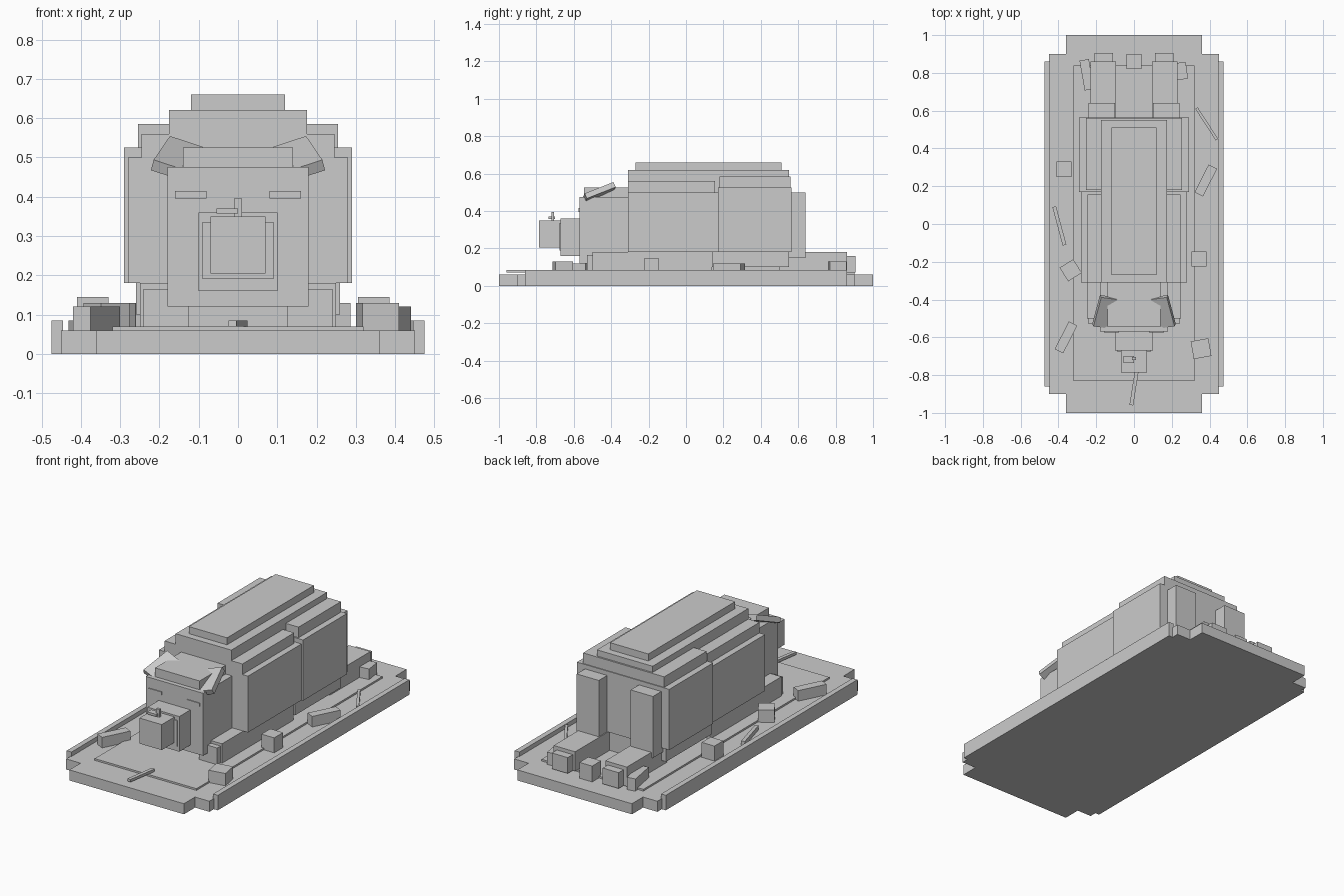
import bpy
import bmesh
from math import radians
from mathutils import Matrix, Vector, Euler

default_cube = bpy.data.objects.get("Cube")
if default_cube:
    bpy.data.objects.remove(default_cube, do_unlink=True)

# One plain grey for the whole model
grey = bpy.data.materials.new("plain_grey")
grey.use_nodes = True
colour = (.6, .6, .6, 1)
grey.diffuse_color = colour
grey.node_tree.nodes["Principled BSDF"].inputs["Base Color"].default_value = colour


def block(name, centre, size, tilt=(0, 0, 0)):
    """Add a flat-faced box, tilted by angles in degrees."""
    mesh = bpy.data.meshes.new(name)
    bm = bmesh.new()
    rotation = Euler([radians(angle) for angle in tilt])
    matrix = Matrix.LocRotScale(Vector(centre), rotation, Vector(size))
    bmesh.ops.create_cube(bm, size=1, matrix=matrix)
    bm.to_mesh(mesh)
    bm.free()
    mesh.materials.append(grey)
    part = bpy.data.objects.new(name, mesh)
    bpy.context.collection.objects.link(part)
    return part


def span(name, x_range, y_range, z_range):
    """Add a box that fills the given ranges."""
    ranges = (x_range, y_range, z_range)
    centre = [(low + high) / 2 for low, high in ranges]
    size = [high - low for low, high in ranges]
    return block(name, centre, size)


def middle(name, half_width, y_range, z_range):
    """Add a box centred across the model."""
    return span(name, (-half_width, half_width), y_range, z_range)


def pair(name, x_range, y_range, z_range):
    """Add a left box and its mirrored right partner."""
    inner, outer = x_range
    span("left_" + name, (inner, outer), y_range, z_range)
    span("right_" + name, (-outer, -inner), y_range, z_range)


# Ground slab with side rails and a thin mat
middle("ground_long_slab", .36, (-1, 1), (0, .06))
middle("ground_wide_slab", .45, (-.9, .9), (0, .06))
middle("ground_mat", .32, (-.83, .84), (.06, .07))
pair("ground_rail", (.445, .475), (-.86, .86), (0, .085))

# Resting body, stepped up towards the back ridge
middle("belly", .2, (-.3, .55), (.07, .2))
middle("chest", .28, (-.31, .17), (.18, .5))
middle("hips", .29, (.17, .565), (.18, .525))
middle("shoulder_step", .245, (-.31, .155), (.5, .56))
middle("hip_step", .255, (.18, .56), (.525, .585))
middle("upper_back", .175, (-.31, .55), (.5, .62))
middle("back_ridge", .12, (-.27, .51), (.62, .66))

# Folded legs and paws
pair("foreleg", (.125, .25), (-.5, .14), (.07, .18))
pair("front_paw", (.125, .24), (-.53, -.5), (.07, .165))
pair("thigh", (.1, .26), (.14, .55), (.1, .18))
pair("hind_leg", (.1, .24), (.55, .64), (.15, .5))
pair("hind_foot", (.095, .23), (.5, .86), (.07, .18))
pair("hind_paw", (.11, .21), (.86, .905), (.07, .16))

# Head, muzzle and face details
middle("head", .18, (-.57, -.31), (.12, .475))
middle("crown", .14, (-.545, -.31), (.475, .525))
middle("muzzle", .1, (-.67, -.57), (.16, .36))
middle("muzzle_plate", .09, (-.675, -.67), (.19, .335))
middle("snout", .07, (-.785, -.67), (.205, .35))
pair("closed_eye", (.08, .16), (-.575, -.57), (.395, .415))
span("snout_twig", (-.01, .01), (-.72, -.705), (.345, .395))
span("snout_twig_branch", (-.055, 0), (-.735, -.7), (.357, .37))

# Ears slope down to the front and flare upwards at the sides
for side, label in ((1, "left"), (-1, "right")):
    block(label + "_ear", (side * .155, -.465, .497), (.09, .17, .03),
          (22, -side * 18, side * 8))


def scatter(name, x, y, width, length, top, turn=0, bottom=.06):
    """Add a loose piece lying on the ground, turned about the vertical."""
    block(name, (x, y, (top + bottom) / 2), (width, length, top - bottom),
          (0, 0, turn))


# Loose planks, lumps and sticks around the body
scatter("back_right_plank", -.25, .79, .05, .16, .13, 10)
scatter("back_left_lump", .25, .81, .06, .09, .13, 8)
scatter("back_middle_lump", 0, .86, .08, .08, .15)
scatter("back_left_stick", .385, .53, .015, .2, .085, 33)
scatter("right_side_lump", -.37, .29, .08, .08, .145)
scatter("left_side_plank", .38, .23, .05, .165, .12, -27)
scatter("right_side_stick", -.395, -.01, .02, .21, .085, 15)
scatter("right_shoulder_lump", -.335, -.245, .085, .085, .13, 32)
scatter("left_shoulder_lump", .345, -.185, .08, .08, .145)
scatter("front_right_plank", -.36, -.6, .05, .165, .12, -27)
scatter("front_left_lump", .355, -.66, .095, .095, .13, 10)
scatter("front_stick", 0, -.87, .02, .18, .085, -9, .07)
